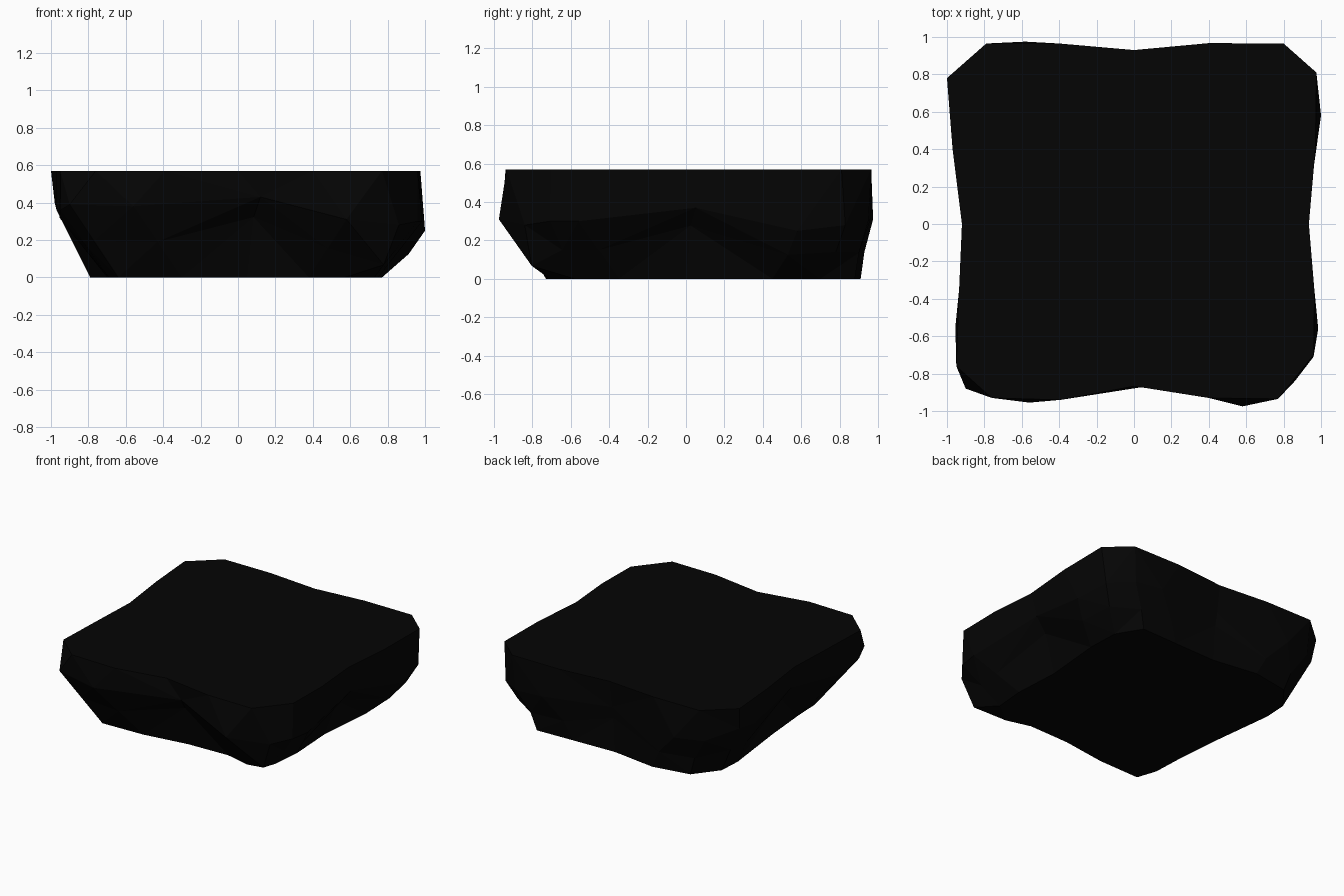
import bpy
import bmesh

if "Cube" in bpy.data.objects:
    bpy.data.objects.remove(bpy.data.objects["Cube"])

# dark stone colour
stone = bpy.data.materials.new("dark stone")
stone.diffuse_color = (0.0014, 0.0014, 0.0014, 1)
stone.use_nodes = True
stone.node_tree.nodes["Principled BSDF"].inputs["Base Color"].default_value = stone.diffuse_color

# outlines run front, right, back, left: five points per side, third is mid-side
TOP = [(-.76, -.93), (-.39, -.94), (0, -.867), (.4, -.93), (.77, -.935),
       (.96, -.70), (.965, -.36), (.935, 0), (.97, .4), (.975, .81),
       (.80, .965), (.4, .967), (0, .93), (-.4, .965), (-.79, .965),
       (-1, .78), (-.97, .4), (-.92, 0), (-.935, -.35), (-.95, -.76)]
BULGE = [(-.90, -.88, .39), (-.56, -.955, .38), (.12, -.86, .43), (.58, -.975, .31), (.86, -.84, .28),
         (.96, -.71, .30), (.985, -.56, .30), (.925, .05, .37), (1, .58, .25), (.95, .83, .28),
         (.78, .95, .30), (.55, .965, .32), (0, .90, .36), (-.58, .975, .31), (-.80, .92, .32),
         (-.98, .75, .40), (-.97, .55, .36), (-.89, 0, .40), (-.955, -.55, .32), (-.95, -.74, .36)]
FOOT = [(-.64, -.73), (-.3, -.72), (.05, -.67), (.38, -.66), (.57, -.71),
        (.73, -.58), (.75, -.35), (.73, 0), (.77, .45), (.76, .70),
        (.65, .88), (.35, .87), (0, .86), (-.35, .91), (-.64, .86),
        (-.78, .68), (-.79, .5), (-.73, 0), (-.70, -.35), (-.69, -.58)]


def undercut(i):
    """Lower ring: shallow ledge at mid-side, full toe at the front right."""
    (bx, by, bz), (fx, fy) = BULGE[i], FOOT[i]
    if i % 5 == 2:
        t, h = .52, .75        # mid-side ledge
    elif i == 4:
        t, h = .28, .24        # toe
    elif i in (8, 9):
        t, h = .38, .5         # right shoulder
    elif 10 <= i <= 14:
        t, h = .7, .45         # steep back
    else:
        t, h = .5, .5
    return (bx + (fx - bx) * t, by + (fy - by) * t, bz * h)


n = len(TOP)
rings = [[(x, y, 0) for x, y in FOOT],
         [undercut(i) for i in range(n)],
         BULGE,
         [(x, y, .57) for x, y in TOP]]

# rock slab: stacked rings, faceted sides, flat top and bottom
bm = bmesh.new()
vr = [[bm.verts.new(p) for p in ring] for ring in rings]
for lo, hi in zip(vr, vr[1:]):
    for i in range(n):
        j = (i + 1) % n
        bm.faces.new((lo[i], lo[j], hi[j], hi[i]))
bm.faces.new(vr[-1])
bm.faces.new(vr[0][::-1])
bmesh.ops.triangulate(bm, faces=bm.faces[:])
bmesh.ops.recalc_face_normals(bm, faces=bm.faces[:])
mesh = bpy.data.meshes.new("rock_slab")
bm.to_mesh(mesh)
bm.free()
mesh.materials.append(stone)
bpy.context.collection.objects.link(bpy.data.objects.new("rock_slab", mesh))
